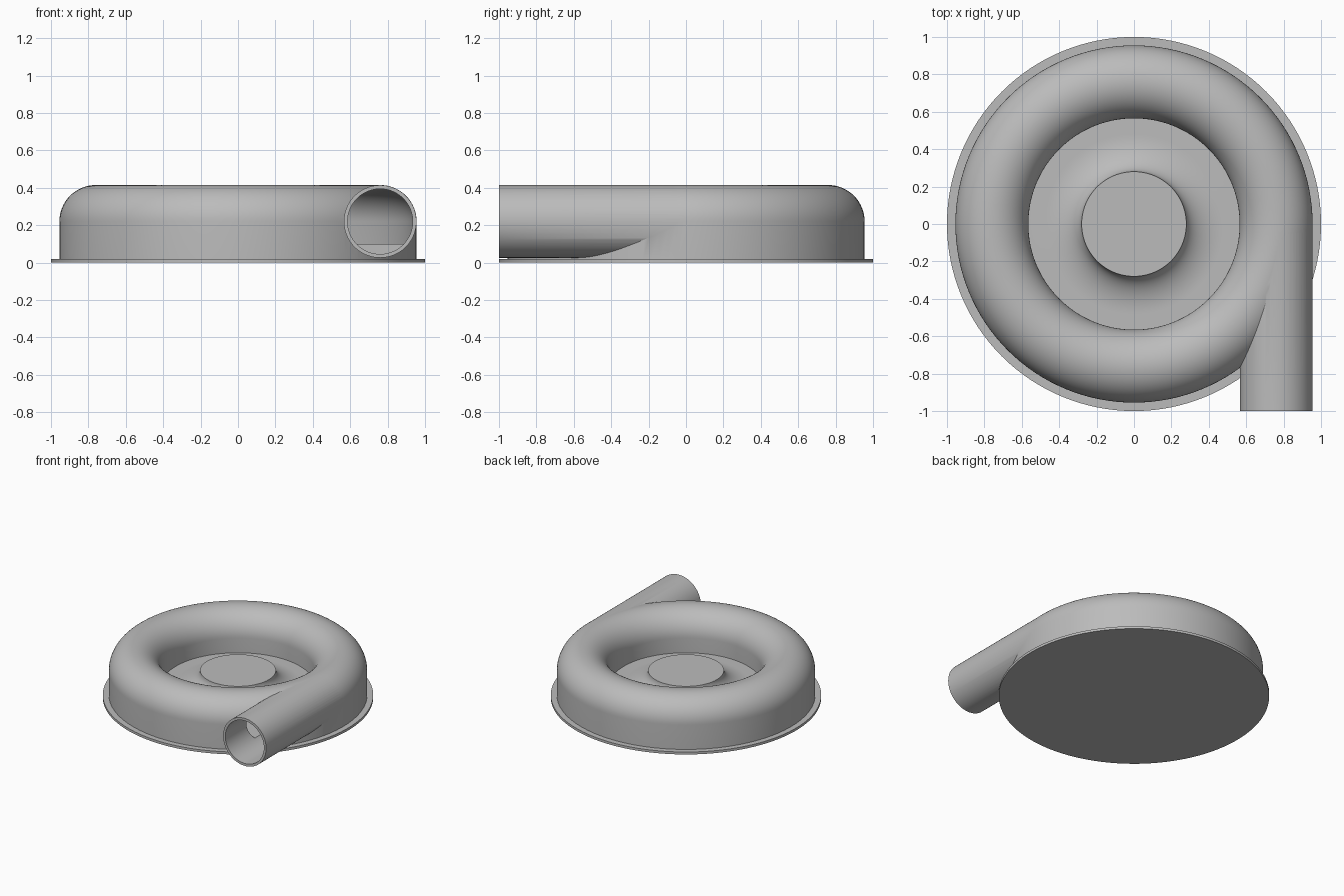
import bpy, bmesh, math
from math import sin, cos, pi
from mathutils import Matrix

default = bpy.data.objects.get("Cube")
if default:
    bpy.data.objects.remove(default, do_unlink=True)

SEGMENTS = 128
RING, TUBE, AXIS_Z = 0.76, 0.195, 0.22   # duct centreline radius, duct radius, height
WALL, FLOOR = 0.02, 0.10
HUB = 0.28

grey = bpy.data.materials.new("casing grey")
grey.use_nodes = True
colour = (0.5, 0.5, 0.5, 1)
grey.diffuse_color = colour
grey.node_tree.nodes["Principled BSDF"].inputs["Base Color"].default_value = colour


def make_object(name, bm):
    bmesh.ops.recalc_face_normals(bm, faces=bm.faces)
    mesh = bpy.data.meshes.new(name)
    bm.to_mesh(mesh)
    bm.free()
    mesh.materials.append(grey)
    obj = bpy.data.objects.new(name, mesh)
    bpy.context.collection.objects.link(obj)
    return obj


def lathe(name, profile, closed=False):
    """Revolve (radius, height) points about z."""
    bm = bmesh.new()
    verts = [bm.verts.new((r, 0, z)) for r, z in profile]
    edges = [bm.edges.new(pair) for pair in zip(verts, verts[1:])]
    if closed:
        edges.append(bm.edges.new((verts[-1], verts[0])))
    bmesh.ops.spin(bm, geom=verts + edges, cent=(0, 0, 0), axis=(0, 0, 1),
                   angle=2 * pi, steps=SEGMENTS, use_duplicate=False)
    bmesh.ops.remove_doubles(bm, verts=bm.verts, dist=1e-5)
    return make_object(name, bm)


def tube(name, radius, y_back, y_front):
    """Solid cylinder along y on the outlet axis."""
    bm = bmesh.new()
    place = Matrix.Translation((RING, (y_back + y_front) / 2, AXIS_Z)) @ Matrix.Rotation(pi / 2, 4, "X")
    bmesh.ops.create_cone(bm, cap_ends=True, segments=96, radius1=radius, radius2=radius,
                          depth=y_back - y_front, matrix=place)
    return make_object(name, bm)


def arch(radius, steps=32):
    """Upper half of the duct section, from the outer side to the inner side."""
    return [(RING + radius * cos(pi * i / steps), AXIS_Z + radius * sin(pi * i / steps))
            for i in range(steps + 1)]


def combine(target, other, operation):
    mod = target.modifiers.new(operation.lower(), "BOOLEAN")
    mod.operation, mod.solver, mod.object = operation, "EXACT", other
    other.hide_render = True
    bpy.ops.object.select_all(action="DESELECT")
    bpy.context.view_layer.objects.active = target
    target.select_set(True)
    bpy.ops.object.modifier_apply(modifier=mod.name)
    bpy.data.objects.remove(other, do_unlink=True)


def smooth(obj):
    bpy.ops.object.select_all(action="DESELECT")
    bpy.context.view_layer.objects.active = obj
    obj.select_set(True)
    bpy.ops.object.shade_smooth_by_angle(angle=math.radians(30))


# Base plate
base_plate = lathe("base_plate", [(0, 0), (1, 0), (1, 0.02), (0, 0.02)])

# Ring casing with the recessed floor and flared hub
flare_w, flare_h = 0.2, AXIS_Z - FLOOR
flare = [(HUB + flare_w * (1 - sin(a)), AXIS_Z - flare_h * (1 - cos(a)))
         for a in (pi / 2 * i / 16 for i in range(17))]
flare = [(HUB + flare_w * (1 - cos(a)), AXIS_Z - flare_h * sin(a))
         for a in (pi / 2 * i / 16 for i in range(17))]
casing = lathe("volute_casing", [(0, 0.01), (RING + TUBE, 0.01)] + arch(TUBE)
               + [(RING - TUBE, FLOOR)] + flare[::-1] + [(0, AXIS_Z)])

# Tangential outlet pipe
combine(casing, tube("outlet_pipe", TUBE - 0.001, 0, -1), "UNION")

# Hollow duct and outlet bore
bore = TUBE - WALL
duct = lathe("duct_cutter", [(RING + bore, FLOOR)] + arch(bore) + [(RING - bore, FLOOR)], closed=True)
combine(casing, duct, "DIFFERENCE")
combine(casing, tube("bore_cutter", bore - 0.001, 0, -1.1), "DIFFERENCE")

for part in (base_plate, casing):
    smooth(part)
